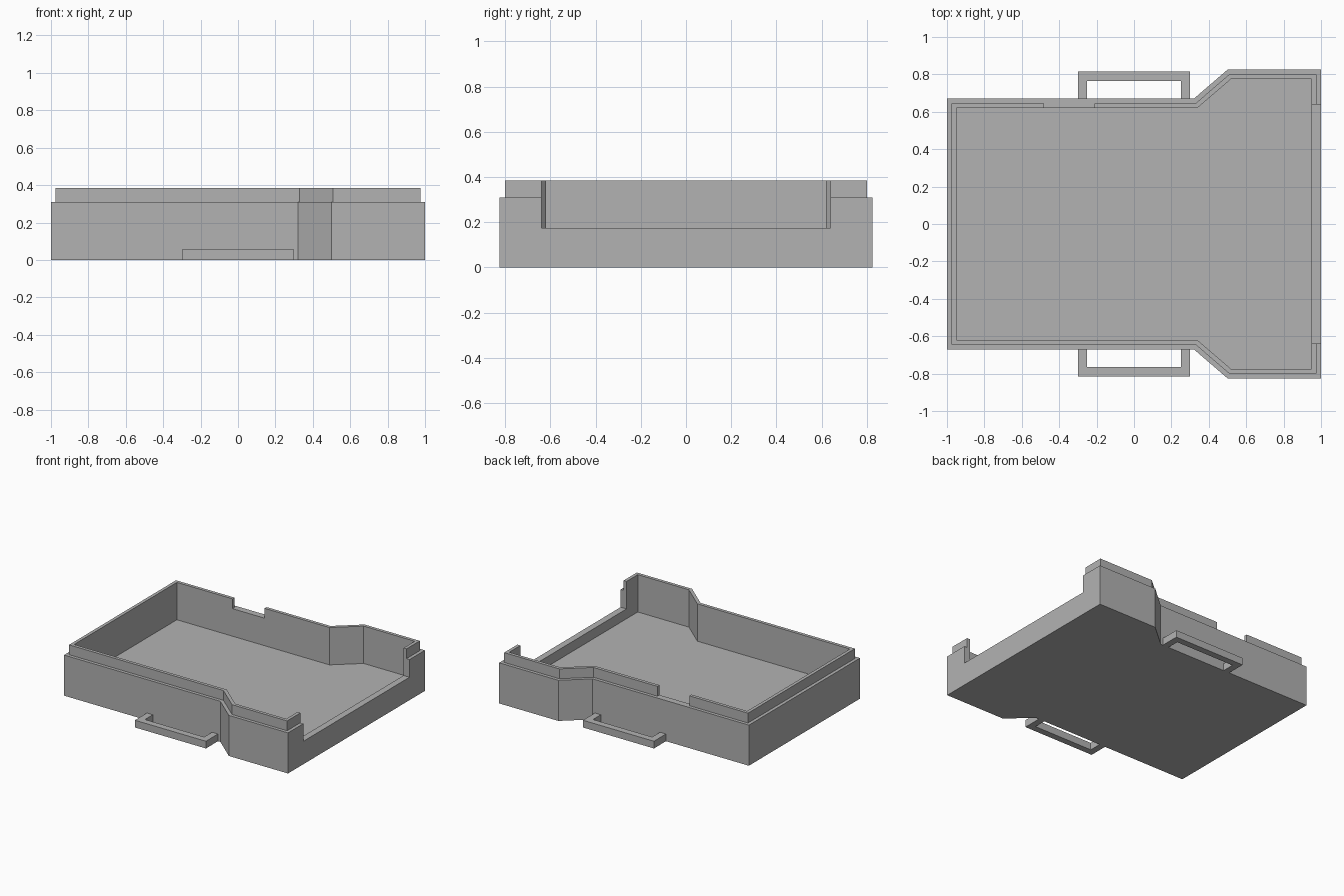
import bpy
import bmesh

cube = bpy.data.objects.get("Cube")
if cube:
    bpy.data.objects.remove(cube, do_unlink=True)

GREY = (0.448, 0.448, 0.448, 1)
mat = bpy.data.materials.new("plain grey")
mat.use_nodes = True
mat.diffuse_color = GREY
mat.node_tree.nodes["Principled BSDF"].inputs["Base Color"].default_value = GREY


def prism(name, points, z0, z1):
    """Extrude a flat outline from z0 up to z1."""
    bm = bmesh.new()
    face = bm.faces.new([bm.verts.new((x, y, z0)) for x, y in points])
    top = bmesh.ops.extrude_face_region(bm, geom=[face])["geom"]
    verts = [v for v in top if isinstance(v, bmesh.types.BMVert)]
    bmesh.ops.translate(bm, verts=verts, vec=(0, 0, z1 - z0))
    bmesh.ops.recalc_face_normals(bm, faces=bm.faces)
    mesh = bpy.data.meshes.new(name)
    bm.to_mesh(mesh)
    bm.free()
    mesh.materials.append(mat)
    obj = bpy.data.objects.new(name, mesh)
    bpy.context.collection.objects.link(obj)
    return obj


def outline(inset):
    """Tray outline, flared at the open end, with an even inset."""
    d, miter = inset, 0.37 * inset
    half = [(-1 + d, 0.67 - d), (0.32 + miter, 0.67 - d),
            (0.5 + miter, 0.825 - d), (1 - d, 0.825 - d)]
    return half + [(x, -y) for x, y in reversed(half)]


def rect(x0, x1, y0, y1):
    return [(x0, y0), (x1, y0), (x1, y1), (x0, y1)]


def combine(target, tool, operation):
    """Apply a boolean and discard the tool."""
    tool.hide_render = True
    mod = target.modifiers.new("boolean", "BOOLEAN")
    mod.operation, mod.solver, mod.object = operation, "EXACT", tool
    bpy.context.view_layer.objects.active = target
    bpy.ops.object.modifier_apply(modifier=mod.name)
    bpy.data.objects.remove(tool, do_unlink=True)


LEDGE, TOP = 0.31, 0.385

# Tray shell with a stepped lip
tray = prism("tray", outline(0), 0, LEDGE)
combine(tray, prism("lip", outline(0.025), 0.2, TOP), "UNION")

# Hollow interior, open end and notch in the back lip
combine(tray, prism("cavity", outline(0.05), 0.1, 0.6), "DIFFERENCE")
combine(tray, prism("end_opening", rect(0.9, 1.1, -0.64, 0.64), 0.175, 0.6), "DIFFERENCE")
combine(tray, prism("lip_notch", rect(-0.48, -0.21, 0.55, 0.75), LEDGE, 0.6), "DIFFERENCE")

# Flat loop handle on each long side
handle = [(-0.3, 0.67), (-0.3, 0.815), (0.3, 0.815), (0.3, 0.67),
          (0.25, 0.67), (0.25, 0.765), (-0.25, 0.765), (-0.25, 0.67)]
for name, side in (("back_handle", 1), ("front_handle", -1)):
    prism(name, [(x, y * side) for x, y in handle], 0, 0.055)
